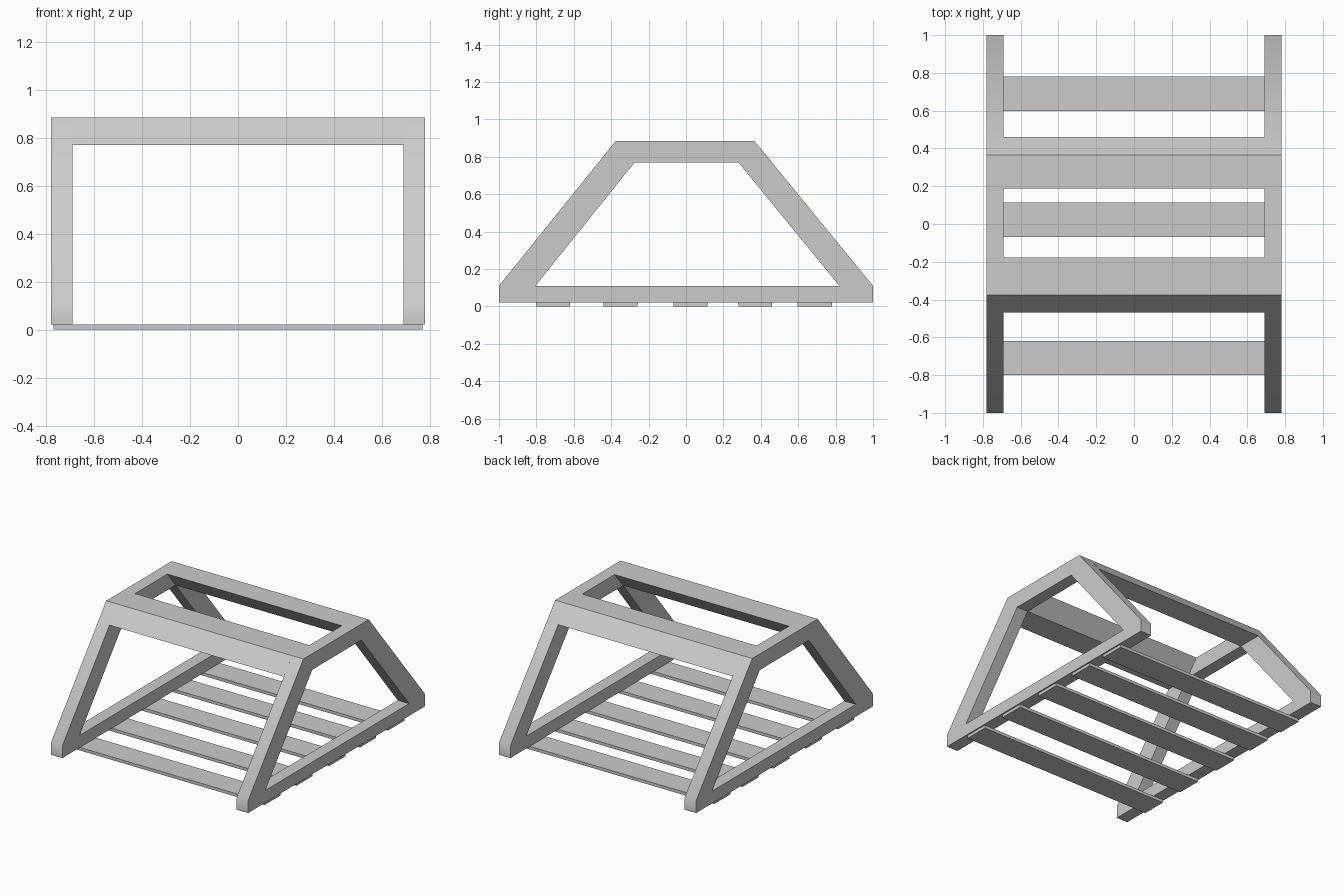
import bpy
import math

if "Cube" in bpy.data.objects:
    bpy.data.objects.remove(bpy.data.objects["Cube"])

X_IN, X_OUT = 0.69, 0.78      # side frame thickness range
Z_SLAT, Z_LOW, Z_HIGH, Z_TOP = 0.022, 0.11, 0.77, 0.885


def add_mesh(name, verts, faces):
    mesh = bpy.data.meshes.new(name)
    mesh.from_pydata(verts, [], faces)
    mesh.validate()
    obj = bpy.data.objects.new(name, mesh)
    bpy.context.collection.objects.link(obj)
    return obj


def extrude_x(name, profile, x0, x1):
    """Solid prism from a counter-clockwise (y, z) profile."""
    n = len(profile)
    verts = [(x, y, z) for x in (x0, x1) for y, z in profile]
    faces = [tuple(reversed(range(n))), tuple(range(n, 2 * n))]
    faces += [(i, (i + 1) % n, (i + 1) % n + n, i + n) for i in range(n)]
    return add_mesh(name, verts, faces)


# Trapezoid side frames with an open middle
outer = [(-1, Z_SLAT), (1, Z_SLAT), (1, Z_LOW),
         (0.365, Z_TOP), (-0.375, Z_TOP), (-1, Z_LOW)]
inner = [(-0.805, Z_LOW), (0.82, Z_LOW), (0.28, Z_HIGH), (-0.275, Z_HIGH)]
partner = [0, 1, 1, 2, 3, 0]  # inner corner belonging to each outer corner


def side_frame(name, x0, x1):
    loop = outer + inner
    verts = [(x, y, z) for x in (x0, x1) for y, z in loop]
    faces = []
    for i in range(6):
        j = (i + 1) % 6
        a, b = 6 + partner[i], 6 + partner[j]
        ring = [i, j, b] if a == b else [i, j, b, a]
        faces.append([k + 10 for k in ring])
        faces.append(ring[::-1])
        faces.append([i, i + 10, j + 10, j][::-1])
        if a != b:
            faces.append([a, b, b + 10, a + 10][::-1])
    obj = add_mesh(name, verts, faces)
    # blend the soft edge at the toe of each leg
    bpy.ops.object.select_all(action='DESELECT')
    obj.select_set(True)
    bpy.context.view_layer.objects.active = obj
    bpy.ops.object.shade_smooth_by_angle(angle=math.radians(45))


side_frame("left_side_frame", -X_OUT, -X_IN)
side_frame("right_side_frame", X_IN, X_OUT)

# Slanted top cross beams
extrude_x("front_top_beam", [(-0.468, Z_HIGH), (-0.275, Z_HIGH),
                             (-0.178, Z_TOP), (-0.375, Z_TOP)], -X_IN, X_IN)
extrude_x("back_top_beam", [(0.28, Z_HIGH), (0.46, Z_HIGH),
                            (0.365, Z_TOP), (0.187, Z_TOP)], -X_IN, X_IN)

# Thin floor slats under the side frames
for i, (y0, y1) in enumerate([(-0.80, -0.62), (-0.44, -0.258), (-0.068, 0.115),
                              (0.28, 0.46), (0.597, 0.78)]):
    extrude_x(f"floor_slat_{i + 1}", [(y0, 0), (y1, 0), (y1, Z_SLAT), (y0, Z_SLAT)],
              -0.77, 0.77)
